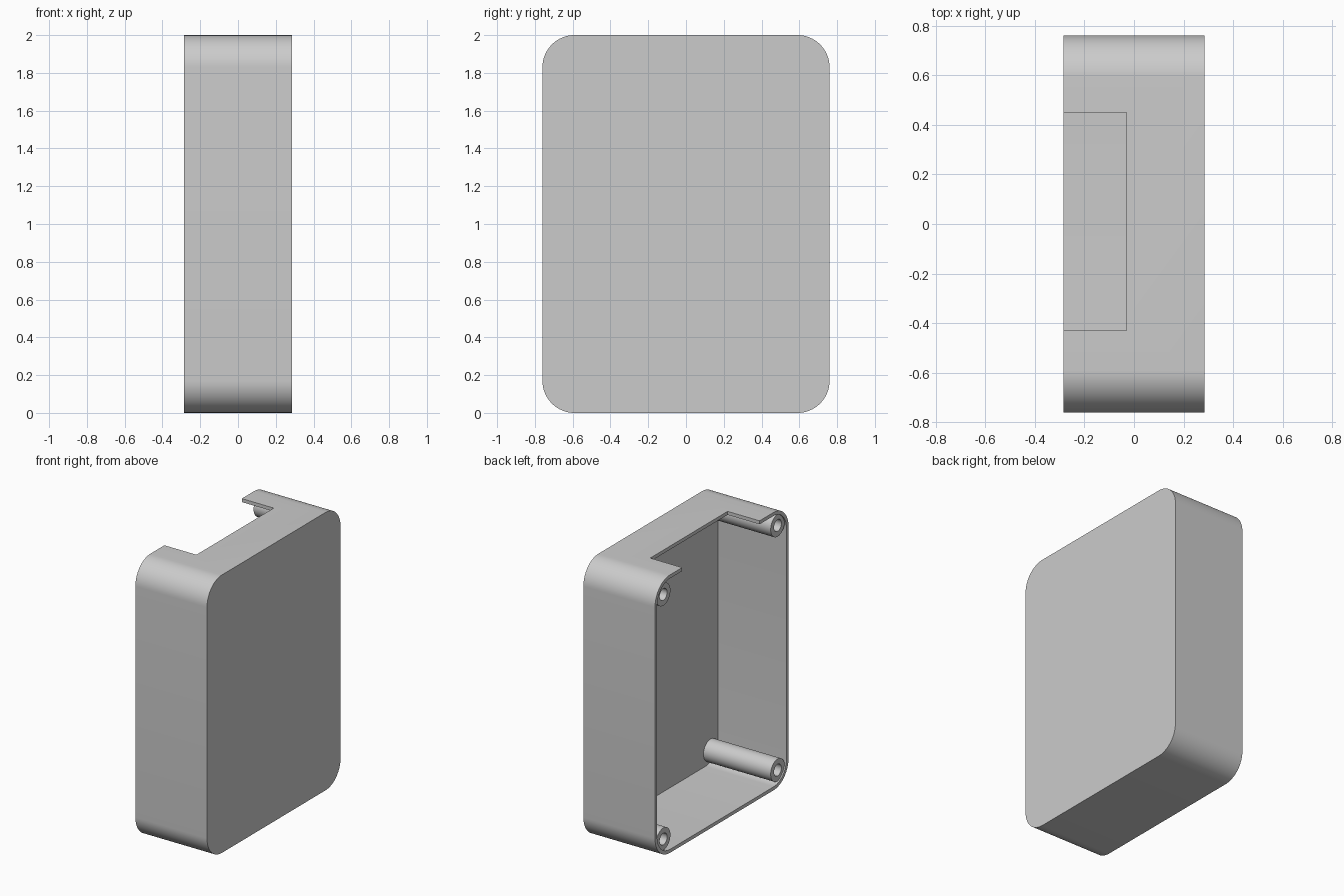
import bpy, bmesh, math
from mathutils import Matrix, Vector

cube = bpy.data.objects.get("Cube")
if cube:
    bpy.data.objects.remove(cube, do_unlink=True)

DEPTH, WIDTH, HEIGHT = 0.57, 1.52, 2.0
WALL, RADIUS = 0.025, 0.17
OPEN_X, BACK_X = -DEPTH / 2, DEPTH / 2

grey = bpy.data.materials.new("plain grey")
grey.use_nodes = True
grey.diffuse_color = (0.6, 0.6, 0.6, 1)
grey.node_tree.nodes["Principled BSDF"].inputs["Base Color"].default_value = (0.6, 0.6, 0.6, 1)


def make_object(name, bm):
    bmesh.ops.recalc_face_normals(bm, faces=bm.faces)
    mesh = bpy.data.meshes.new(name)
    bm.to_mesh(mesh)
    bm.free()
    mesh.materials.append(grey)
    obj = bpy.data.objects.new(name, mesh)
    bpy.context.collection.objects.link(obj)
    return obj


def block(name, low, high, radius=0):
    """Box between two corners, with its edges along x rounded."""
    low, high = Vector(low), Vector(high)
    bm = bmesh.new()
    bmesh.ops.create_cube(bm, size=1, matrix=Matrix.Translation((low + high) / 2)
                          @ Matrix.Diagonal((*(high - low), 1)))
    if radius:
        edges = [e for e in bm.edges
                 if abs(e.verts[0].co.x - e.verts[1].co.x) > 0.01]
        bmesh.ops.bevel(bm, geom=edges, offset=radius, segments=16,
                        profile=0.5, affect='EDGES')
    return make_object(name, bm)


def select_only(obj):
    bpy.ops.object.select_all(action='DESELECT')
    obj.select_set(True)
    bpy.context.view_layer.objects.active = obj


def cut(obj, cutter):
    cutter.hide_render = True
    mod = obj.modifiers.new("cut", 'BOOLEAN')
    mod.operation, mod.solver, mod.object = 'DIFFERENCE', 'EXACT', cutter
    select_only(obj)
    bpy.ops.object.modifier_apply(modifier=mod.name)
    bpy.data.objects.remove(cutter, do_unlink=True)


def smooth(obj):
    select_only(obj)
    bpy.ops.object.shade_smooth_by_angle(angle=math.radians(30))


def tube(name, y, z, inner, outer, x0, x1, sides=40):
    """Hollow post along x, swept from a rectangular section."""
    bm = bmesh.new()
    section = [(x0, inner), (x0, outer), (x1, outer), (x1, inner)]
    verts = [bm.verts.new((x, y + r, z)) for x, r in section]
    edges = [bm.edges.new((verts[i], verts[(i + 1) % 4])) for i in range(4)]
    bmesh.ops.spin(bm, geom=verts + edges, cent=(0, y, z), axis=(1, 0, 0),
                   angle=math.tau, steps=sides, use_merge=True)
    bmesh.ops.remove_doubles(bm, verts=bm.verts, dist=0.0001)
    return make_object(name, bm)


# Open case with a thin wall
half = WIDTH / 2
case = block("case_shell", (OPEN_X, -half, 0), (BACK_X, half, HEIGHT), RADIUS)
cut(case, block("cavity_cutter", (OPEN_X - 0.1, WALL - half, WALL),
                (BACK_X - WALL, half - WALL, HEIGHT - WALL), RADIUS - WALL))

# Rectangular notch in the top wall
cut(case, block("notch_cutter", (OPEN_X - 0.1, -0.43, HEIGHT - 0.1),
                (-0.03, 0.45, HEIGHT + 0.1)))
smooth(case)

# Screw posts in the four corners
for side, y in (("front", -0.65), ("back", 0.65)):
    for level, z in (("lower", 0.12), ("upper", HEIGHT - 0.12)):
        smooth(tube(f"{level}_{side}_screw_post", y, z, 0.042, 0.08,
                    OPEN_X + 0.01, BACK_X - WALL + 0.005))
